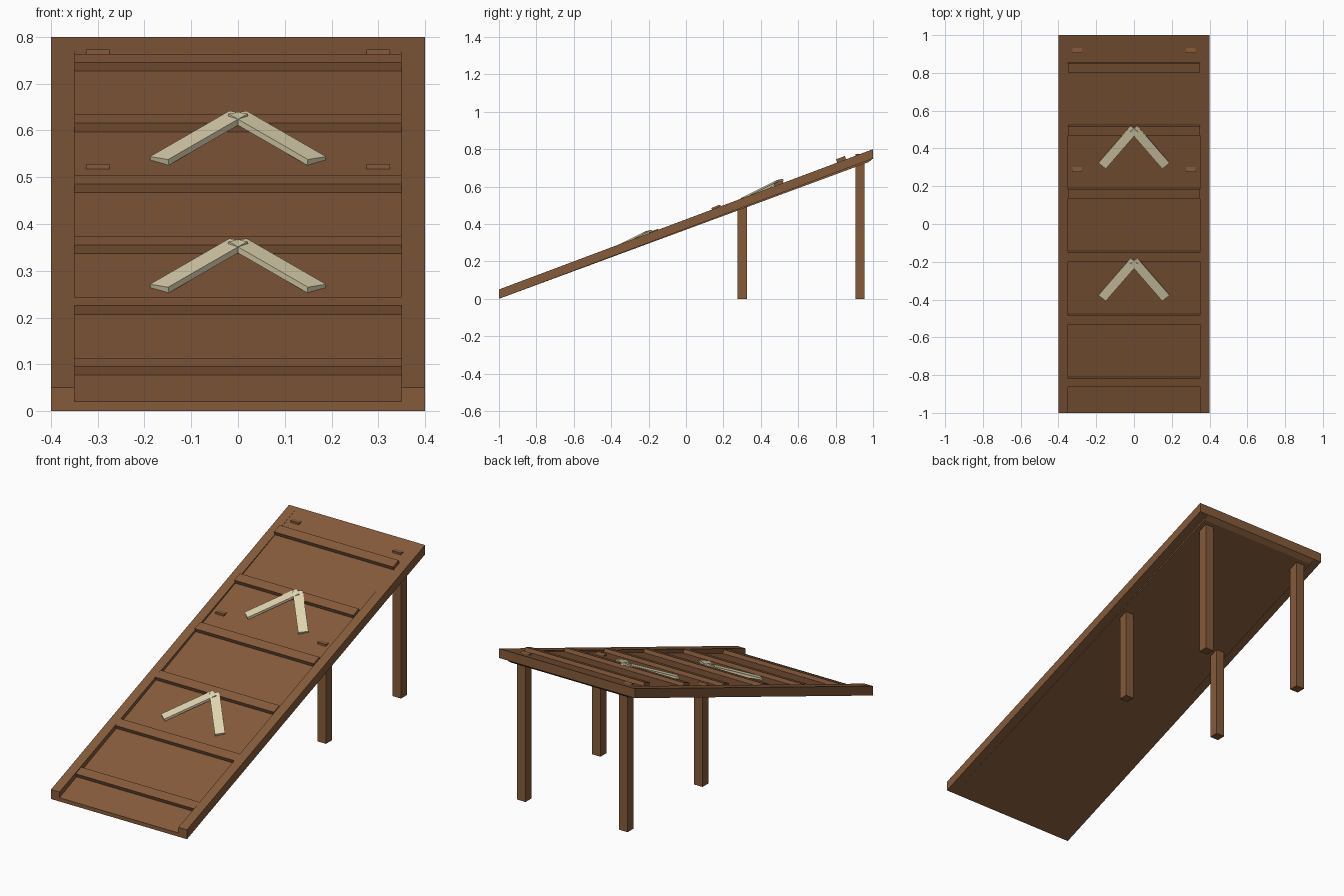
import bpy, bmesh
from mathutils import Matrix, Vector

cube = bpy.data.objects.get("Cube")
if cube:
    bpy.data.objects.remove(cube, do_unlink=True)


def material(name, color):
    m = bpy.data.materials.new(name)
    m.use_nodes = True
    m.diffuse_color = (*color, 1)
    m.node_tree.nodes["Principled BSDF"].inputs["Base Color"].default_value = (*color, 1)
    return m


wood = material("brown wood", (0.235, 0.104, 0.044))
cream = material("cream wood", (0.76, 0.68, 0.45))


def finish(bm, name, mat):
    bmesh.ops.recalc_face_normals(bm, faces=bm.faces)
    mesh = bpy.data.meshes.new(name)
    bm.to_mesh(mesh)
    bm.free()
    mesh.materials.append(mat)
    obj = bpy.data.objects.new(name, mesh)
    bpy.context.collection.objects.link(obj)
    return obj


def side_profile(name, points, x0, x1, mat):
    """Extrude a (y, z) outline from x0 to x1."""
    bm = bmesh.new()
    face = bm.faces.new([bm.verts.new((x0, y, z)) for y, z in points])
    out = bmesh.ops.extrude_face_region(bm, geom=[face])
    moved = [g for g in out["geom"] if isinstance(g, bmesh.types.BMVert)]
    bmesh.ops.translate(bm, verts=moved, vec=(x1 - x0, 0, 0))
    return finish(bm, name, mat)


def box(name, size, matrix, mat):
    bm = bmesh.new()
    bmesh.ops.create_cube(bm, size=1, matrix=matrix @ Matrix.Diagonal((*size, 1)))
    return finish(bm, name, mat)


def frame(u, v, n, origin):
    """Matrix whose columns are the given axes."""
    m = Matrix((u, v, n)).transposed().to_4x4()
    m.translation = origin
    return m


SLOPE = 0.39
X_AXIS = Vector((1, 0, 0))
ALONG = Vector((0, 1, SLOPE)).normalized()
NORMAL = X_AXIS.cross(ALONG)


def floor_z(y):
    return 0.02 + SLOPE * (y + 1)


# Sloping deck between two side rails
side_profile("deck", [(-1, 0), (-1, 0.02), (1, 0.8), (1, 0.75), (0.975, 0.73)],
             -0.35, 0.35, wood)
rail = [(-1, 0), (-1, 0.05), (1, 0.8), (1, 0.75)]
side_profile("right_rail", rail, -0.4, -0.35, wood)
side_profile("left_rail", rail, 0.35, 0.4, wood)

# Cross slats resting on the deck
for i in range(6):
    y = (i - 2.5) / 3
    base = Vector((0, y, floor_z(y)))
    box(f"slat_{i + 1}", (0.7, 0.05, 0.02),
        frame(X_AXIS, ALONG, NORMAL, base + NORMAL * 0.011), wood)

# Posts, whose flat tops poke through the deck
for place, y, top in (("front", 0.3, 0.528), ("back", 0.93, 0.773)):
    for side, s in (("right", -1), ("left", 1)):
        box(f"{place}_{side}_leg", (0.05, 0.05, top),
            Matrix.Translation((s * 0.3, y, top / 2)), wood)

# Arrow markers made of two tilted strips each
THICK = 0.013
for place, shift in (("upper", 0), ("lower", -0.7)):
    for side, s in (("right", 1), ("left", -1)):
        u = Vector((s * 0.17, 0.196, 0.098)).normalized()
        v = Vector((s * 0.033, -0.037, -0.0095))
        v = (v - u * v.dot(u)).normalized()
        n = u.cross(v)
        if n.z < 0:
            n = -n
        top = Vector((s * -0.084, 0.405 + shift, 0.59 + SLOPE * shift))
        box(f"{place}_arrow_{side}_strip", (0.277, 0.05, THICK),
            frame(u, v, n, top - n * THICK / 2), cream)
